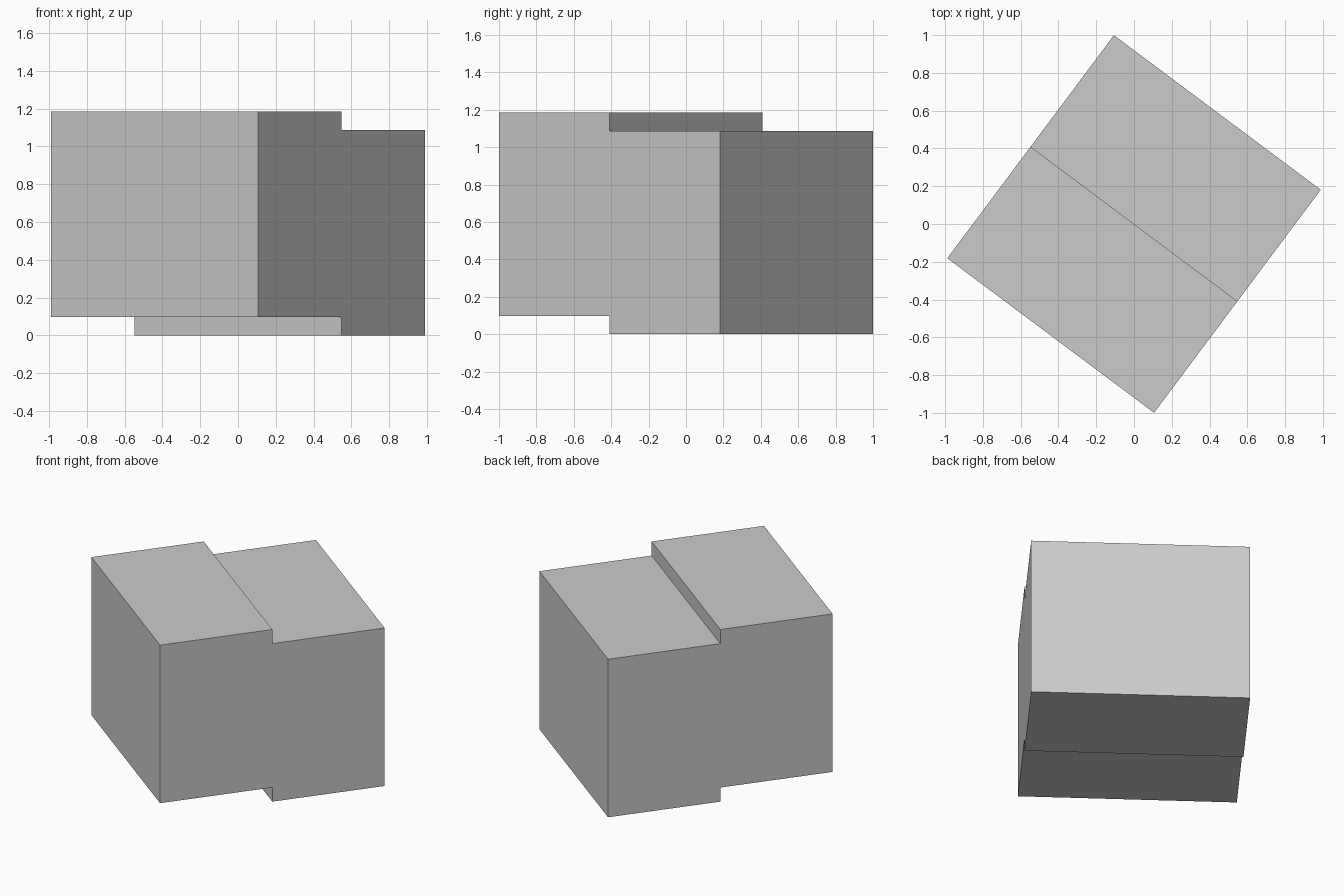
import bpy, bmesh, math
from mathutils import Matrix

if "Cube" in bpy.data.objects:
    bpy.data.objects.remove(bpy.data.objects["Cube"])

LENGTH = 1.367              # along the step
HALF = 0.737                # depth of each half
ANGLE = math.atan2(-0.818, 1.095)

# Stepped side profile (depth, height): front half raised, back half on the floor
profile = [(-HALF, 0.097), (0, 0.097), (0, 0), (HALF, 0),
           (HALF, 1.087), (0, 1.087), (0, 1.184), (-HALF, 1.184)]

# Extrude the profile along its length, then turn it about z
bm = bmesh.new()
face = bm.faces.new([bm.verts.new((-LENGTH / 2, y, z)) for y, z in profile])
result = bmesh.ops.extrude_face_region(bm, geom=[face], use_keep_orig=True)
moved = [g for g in result["geom"] if isinstance(g, bmesh.types.BMVert)]
bmesh.ops.translate(bm, verts=moved, vec=(LENGTH, 0, 0))
bmesh.ops.rotate(bm, verts=bm.verts, cent=(0, 0, 0),
                 matrix=Matrix.Rotation(ANGLE, 3, 'Z'))
bmesh.ops.recalc_face_normals(bm, faces=bm.faces)

mesh = bpy.data.meshes.new("stepped_block")
bm.to_mesh(mesh)
bm.free()
bpy.context.collection.objects.link(bpy.data.objects.new("stepped_block", mesh))
